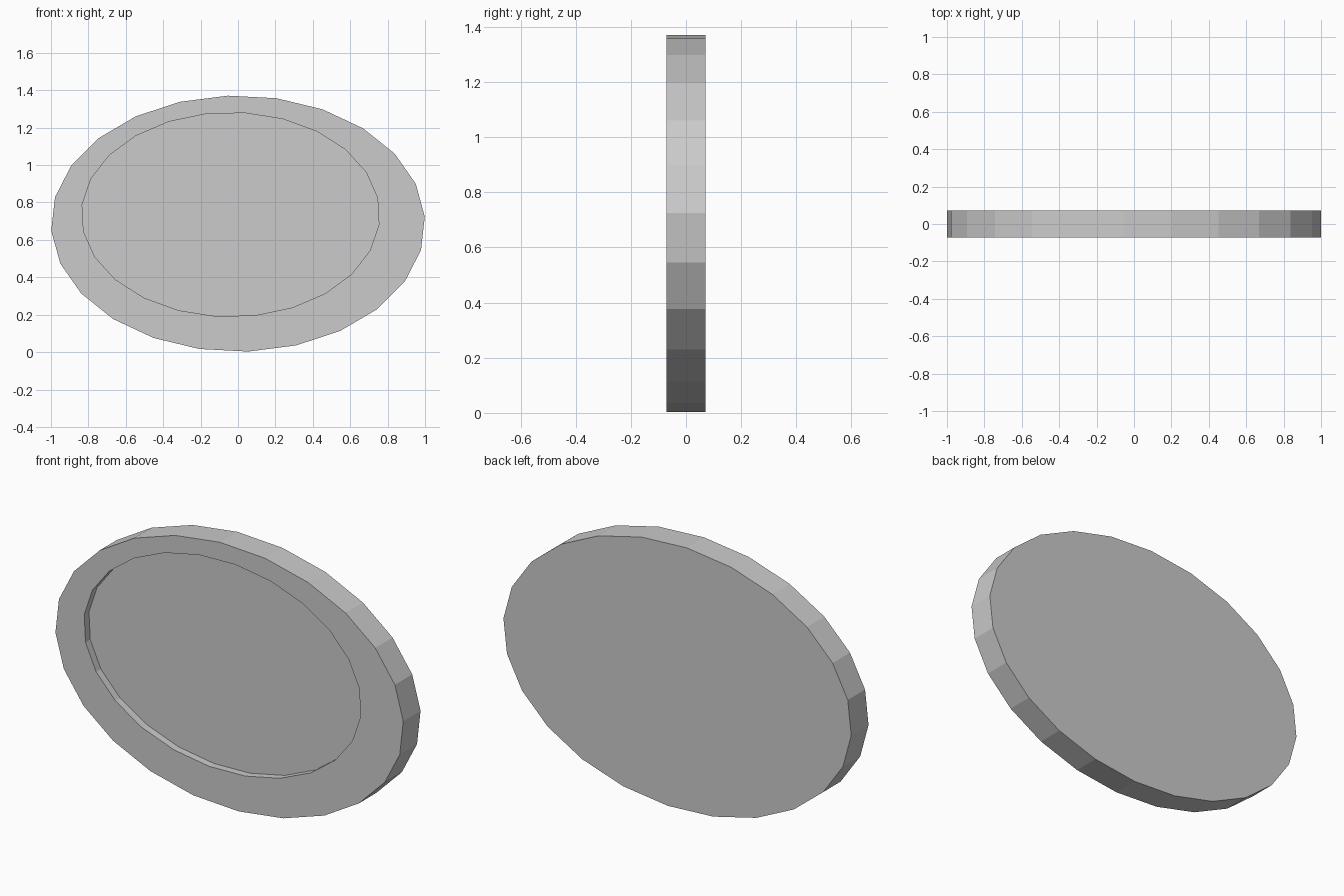
import bpy, bmesh
from math import sin, cos, radians

if "Cube" in bpy.data.objects:
    bpy.data.objects.remove(bpy.data.objects["Cube"])

SIDES = 24
HALF = 0.071      # half of the disc thickness
FLOOR = -0.032    # y of the recessed panel

OUTER = (0.0, 0.687, 1.0, 0.685, 3.1)       # centre x, centre z, radius x, radius z, turn
INNER = (-0.04, 0.735, 0.797, 0.546, 9.5)


def ring(bm, ellipse, y):
    cx, cz, rx, rz, turn = ellipse
    angles = [radians(turn + 360 / SIDES * i) for i in range(SIDES)]
    return [bm.verts.new((cx + rx * cos(a), y, cz + rz * sin(a))) for a in angles]


bm = bmesh.new()

# Rings from the back edge, over the front border, down into the recess
rings = [ring(bm, OUTER, HALF), ring(bm, OUTER, -HALF),
         ring(bm, INNER, -HALF), ring(bm, INNER, FLOOR)]
for a, b in zip(rings, rings[1:]):
    for i in range(SIDES):
        j = (i + 1) % SIDES
        bm.faces.new((a[i], a[j], b[j], b[i]))

# Flat back and recessed front panel
bm.faces.new(rings[0])
bm.faces.new(rings[-1])
bmesh.ops.recalc_face_normals(bm, faces=bm.faces)

mesh = bpy.data.meshes.new("oval_plate")
bm.to_mesh(mesh)
bm.free()
plate = bpy.data.objects.new("oval_plate", mesh)
bpy.context.collection.objects.link(plate)
